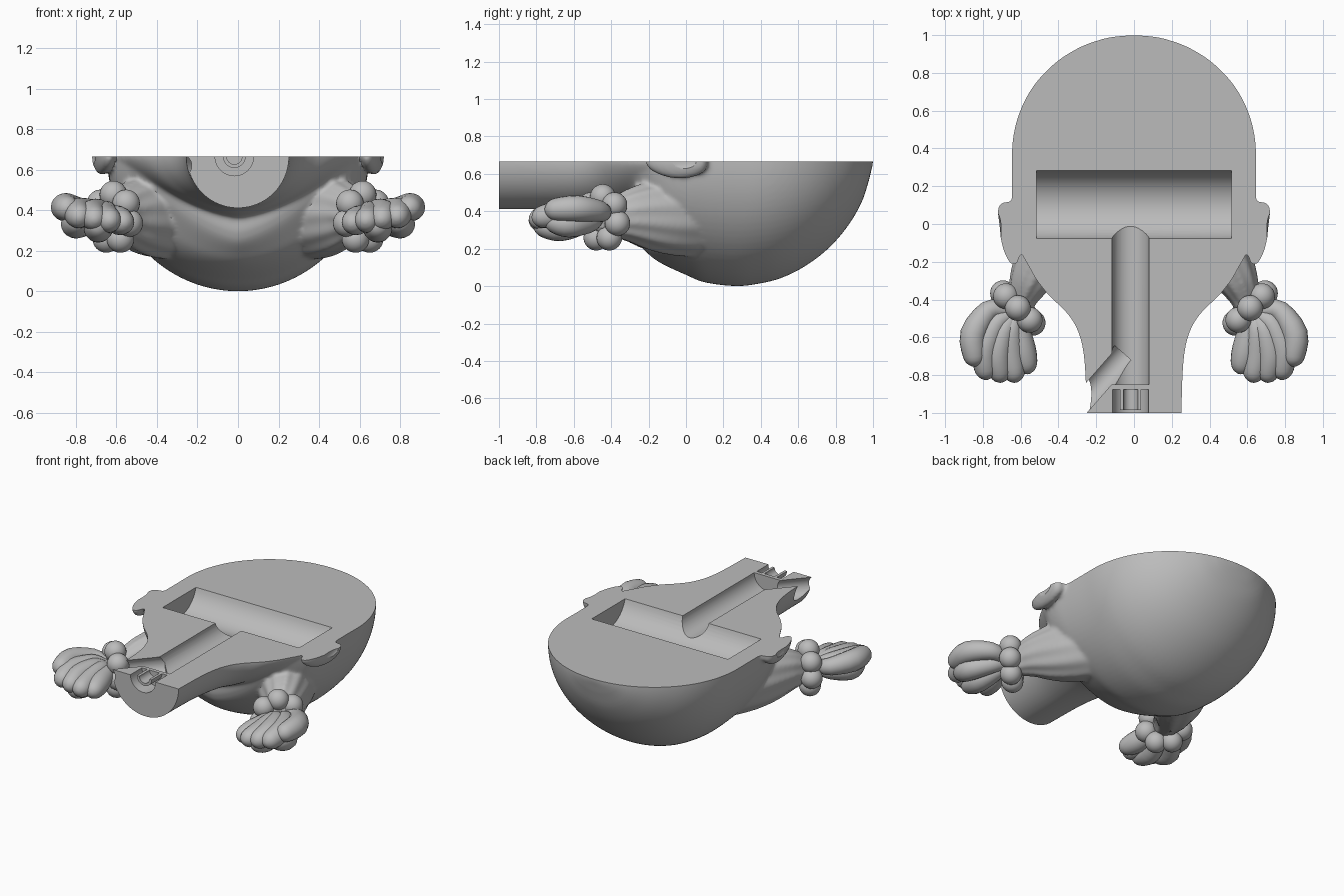
import bpy, bmesh, math
from mathutils import Vector, Matrix

if "Cube" in bpy.data.objects:
    bpy.data.objects.remove(bpy.data.objects["Cube"])

TOP = 0.665
grey = bpy.data.materials.new("plain_grey")
grey.use_nodes = True
colour = (0.5, 0.5, 0.5, 1)
grey.diffuse_color = colour
grey.node_tree.nodes["Principled BSDF"].inputs["Base Color"].default_value = colour


def make(name, bm):
    bmesh.ops.recalc_face_normals(bm, faces=bm.faces)
    me = bpy.data.meshes.new(name)
    bm.to_mesh(me)
    bm.free()
    me.materials.append(grey)
    ob = bpy.data.objects.new(name, me)
    bpy.context.collection.objects.link(ob)
    return ob


def bake(ob):
    dg = bpy.context.evaluated_depsgraph_get()
    me = bpy.data.meshes.new_from_object(ob.evaluated_get(dg))
    ob.modifiers.clear()
    ob.data = me
    if not me.materials:
        me.materials.append(grey)
    me.polygons.foreach_set("material_index", [0] * len(me.polygons))


def smooth(ob, angle=35):
    bpy.ops.object.select_all(action="DESELECT")
    ob.select_set(True)
    bpy.context.view_layer.objects.active = ob
    bpy.ops.object.shade_smooth_by_angle(angle=math.radians(angle))


def refine(rows, steps=5):
    """Smooth curve through rows of numbers."""
    out = []
    for i in range(len(rows) - 1):
        a, b, c, d = (rows[min(max(i + k, 0), len(rows) - 1)] for k in (-1, 0, 1, 2))
        for s in range(steps):
            t = s / steps
            out.append([q + t / 2 * (r - p + t * (2 * p - 5 * q + 4 * r - e + t * (3 * (q - r) + e - p)))
                        for p, q, r, e in zip(a, b, c, d)])
    return out + [list(rows[-1])]


def loft(bm, stations, n=32, ripple=0, folds=9):
    """Closed skin over rings given as (centre, u axis, v axis, pinch)."""
    rings = []
    for s, (c, u, v, p) in enumerate(stations):
        ring = []
        for i in range(n):
            a = math.tau * i / n
            k = 1 + ripple * s / len(stations) * math.cos(folds * a)
            x, y = (math.copysign(abs(f) ** p, f) for f in (math.cos(a), math.sin(a)))
            ring.append(bm.verts.new(c + k * (u * x + v * y)))
        rings.append(ring)
    for a, b in zip(rings, rings[1:]):
        for i in range(n):
            j = (i + 1) % n
            bm.faces.new((a[i], a[j], b[j], b[i]))
    bm.faces.new(rings[0])
    bm.faces.new(rings[-1])


def along_y(sections):
    return [(Vector((0, y, TOP)), Vector((w, 0, 0)), Vector((0, 0, d)), p)
            for y, w, d, p in refine(sections)]


def tube(rows):
    """Rings across a path of (x, y, z, half width, half height)."""
    rows = refine(rows, 3)
    pts = [Vector(r[:3]) for r in rows]
    out = []
    for i, p in enumerate(pts):
        t = pts[min(i + 1, len(pts) - 1)] - pts[max(i - 1, 0)]
        u = t.cross(Vector((0, 0, 1))).normalized()
        out.append((p, u * rows[i][3], t.cross(u).normalized() * rows[i][4], 1))
    return out


# Head, neck, ears and gathered hair, blended into one skin
bm = bmesh.new()
hair = [(1, .02, .01, 1), (.99, .115, .05, 1), (.975, .18, .11, 1), (.94, .277, .215, 1),
        (.875, .388, .33, 1), (.79, .483, .435, 1), (.7, .552, .515, 1), (.6, .602, .58, 1),
        (.5, .632, .625, 1), (.4, .645, .65, 1), (.27, .645, .665, 1), (.1, .645, .645, 1),
        (0, .642, .605, 1), (-.1, .62, .56, 1.03), (-.17, .582, .52, 1.1),
        (-.22, .545, .475, 1.22), (-.27, .515, .42, 1.4), (-.29, .5, .365, 1.5)]
skin = [(.1, .58, .45, 1.2), (-.1, .6, .38, 1.4), (-.17, .588, .36, 1.4), (-.22, .562, .34, 1.4),
        (-.3, .515, .3, 1.35),
        (-.38, .45, .28, 1.25), (-.45, .375, .265, 1.15), (-.52, .32, .258, 1.05),
        (-.6, .285, .255, 1), (-.7, .265, .254, 1), (-.85, .255, .254, 1), (-1.1, .25, .254, 1)]
loft(bm, along_y(hair), 96)
loft(bm, along_y(skin), 96)
for s in (1, -1):
    gather = [(.20, .22, .40, .2, .24), (.32, .07, .385, .195, .23), (.41, -.07, .375, .18, .21),
              (.485, -.19, .378, .15, .185), (.545, -.29, .378, .115, .148),
              (.585, -.375, .37, .085, .11), (.61, -.43, .37, .075, .085),
              (.65, -.48, .37, .07, .08)]
    loft(bm, tube([(s * r[0], *r[1:]) for r in gather]), 96, .07, 11)
    ear = [(.115, .675, .02, .03), (.09, .68, .038, .06), (.03, .677, .043, .085),
           (-.05, .667, .043, .092), (-.13, .653, .04, .075), (-.19, .64, .028, .045),
           (-.215, .635, .012, .015)]
    loft(bm, [(Vector((s * x, y, TOP)), Vector((w, 0, 0)), Vector((0, 0, d)), 1)
              for y, x, w, d in refine(ear, 3)], 24)
head = make("head_half", bm)
m = head.modifiers.new("Blend", "REMESH")
m.mode = "VOXEL"
m.voxel_size = 0.011
m = head.modifiers.new("Soften", "SMOOTH")
m.factor = 0.5
m.iterations = 10
bake(head)


# Cutters: flat split plane, neck end and the hollow channels
def rod(p, q, r, n=48):
    p, q = Vector(p), Vector(q)
    t = (q - p).normalized()
    u = t.cross(Vector((0, 0, 1))).normalized() * r
    b = bmesh.new()
    loft(b, [(c, u, Vector((0, 0, r)), 1) for c in (p, q)], n)
    return make("cutter", b)


def box(lo, hi):
    b = bmesh.new()
    bmesh.ops.create_cube(b, size=1)
    lo, hi = Vector(lo), Vector(hi)
    for v in b.verts:
        v.co = (lo + hi) / 2 + Vector(v.co[i] * (hi - lo)[i] for i in range(3))
    return make("cutter", b)


def dish(s):
    b = bmesh.new()
    bmesh.ops.create_uvsphere(b, u_segments=32, v_segments=16, radius=1, matrix=(
        Matrix.Translation((s * .728, -.03, TOP)) @ Matrix.Diagonal((.025, .09, .05, 1))))
    return make("cutter", b)


AX = -0.018
cutters = [
    box((-2, -2, TOP), (2, 2, 2)),
    box((-2, -2, -1), (2, -1, 2)),
    rod((-.515, .102, TOP + .05), (.515, .102, TOP + .05), .187),
    rod((AX, -.85, TOP), (AX, .05, TOP), .098),
    rod((AX, -1.05, TOP), (AX, -.875, TOP), .095),
    rod((-.05, -.69, TOP - .045), (-.33, -1.01, TOP - .045), .07),
    dish(1), dish(-1),
]
for c in cutters:
    m = head.modifiers.new("Cut", "BOOLEAN")
    m.operation = "DIFFERENCE"
    m.solver = "EXACT"
    m.object = c
bake(head)
for c in cutters:
    bpy.data.objects.remove(c)
smooth(head)

# Half ring seated in the neck opening
bm = bmesh.new()
prof = [(.038, -.985), (.056, -.985), (.056, -.87), (.038, -.87)]
arcs = []
for i in range(25):
    a = math.pi * (1 + i / 24)
    arcs.append([bm.verts.new((AX + r * math.cos(a), y, TOP + r * math.sin(a))) for r, y in prof])
for a, b in zip(arcs, arcs[1:]):
    for i in range(4):
        bm.faces.new((a[i], a[(i + 1) % 4], b[(i + 1) % 4], b[i]))
bm.faces.new(arcs[0])
bm.faces.new(arcs[-1])
smooth(make("neck_socket_ring", bm))


def mirrored(ob):
    ob.modifiers.new("Mirror", "MIRROR")
    bake(ob)
    smooth(ob, 60)


# Bead ties around the pigtails
bm = bmesh.new()
ring = Vector((.615, -.445, .362))
for i in range(7):
    a = math.tau * i / 7 + math.pi / 2
    p = ring + .115 * (Vector((.7, .7, 0)) * math.cos(a) + Vector((0, 0, 1)) * math.sin(a))
    bmesh.ops.create_uvsphere(bm, u_segments=28, v_segments=16, radius=.068,
                              matrix=Matrix.Translation(p))
mirrored(make("hair_beads", bm))

# Pigtail locks fanning out from the beads: middle, belly and tip of each
locks = [((.77, -.46, .40), (.85, -.58, .415), (.845, -.70, .41)),
         ((.73, -.53, .40), (.79, -.66, .39), (.785, -.77, .37)),
         ((.69, -.57, .40), (.72, -.69, .38), (.71, -.785, .36)),
         ((.65, -.57, .39), (.65, -.69, .36), (.635, -.785, .35)),
         ((.61, -.55, .37), (.59, -.66, .35), (.57, -.74, .34)),
         ((.73, -.52, .34), (.80, -.62, .33), (.80, -.70, .34)),
         ((.66, -.56, .33), (.69, -.67, .31), (.69, -.76, .32))]
bm = bmesh.new()
for a, b, c in locks:
    a, b, c = Vector(a), Vector(b), Vector(c)
    base = Vector((.62, -.45, .37))
    out = (c - b).normalized()
    path = zip([base, (base + a) / 2, a, b, c, c + out * .04, c + out * .055],
               [.03, .043, .056, .07, .06, .038, .01])
    loft(bm, tube([(*p, r, r) for p, r in path]), 20)
mirrored(make("pigtail_locks", bm))
